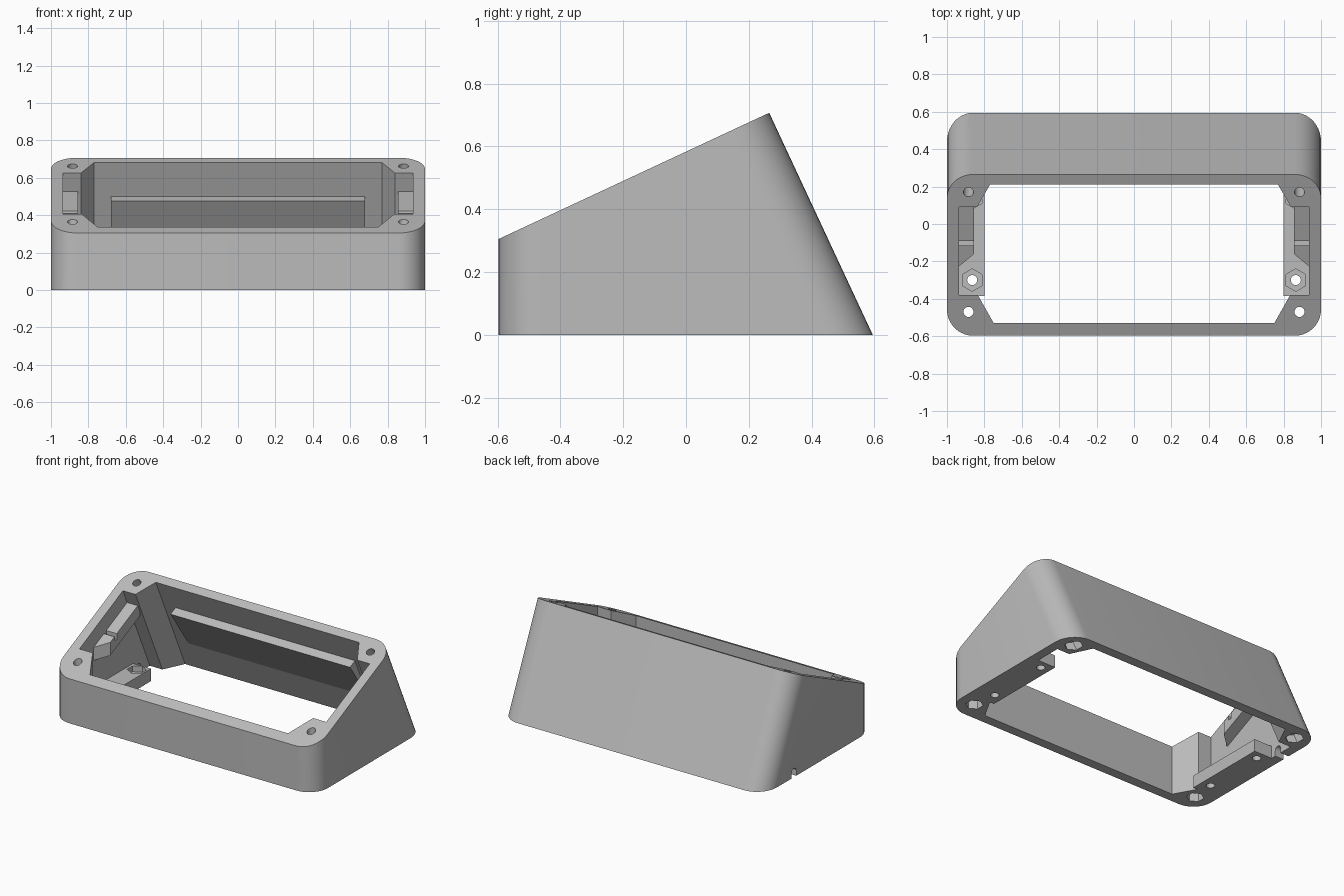
import bpy, bmesh
from math import radians, sin, cos, tan, pi
from mathutils import Matrix, Vector

if "Cube" in bpy.data.objects:
    bpy.data.objects.remove(bpy.data.objects["Cube"], do_unlink=True)

TILT = radians(25)
SLOPE = tan(TILT)

grey = bpy.data.materials.new("plain_grey")
grey.use_nodes = True
grey.diffuse_color = (0.5, 0.5, 0.5, 1)
grey.node_tree.nodes["Principled BSDF"].inputs["Base Color"].default_value = (0.5, 0.5, 0.5, 1)


def rim(y):
    """Height of the sloping top plane."""
    return 0.305 + SLOPE * (y + 0.597)


def finish(bm, name):
    bmesh.ops.recalc_face_normals(bm, faces=bm.faces)
    mesh = bpy.data.meshes.new(name)
    bm.to_mesh(mesh)
    bm.free()
    mesh.materials.append(grey)
    ob = bpy.data.objects.new(name, mesh)
    bpy.context.collection.objects.link(ob)
    return ob


def loft(name, lower, upper):
    bm = bmesh.new()
    a = [bm.verts.new(p) for p in lower]
    b = [bm.verts.new(p) for p in upper]
    bm.faces.new(a)
    bm.faces.new(b)
    for i in range(len(a)):
        j = (i + 1) % len(a)
        bm.faces.new((a[i], a[j], b[j], b[i]))
    return finish(bm, name)


def shell(name, plan, extra=0.0):
    """Plan outline on the top plane; the back half leans, the front half is upright."""
    lower, upper = [], []
    for x, y, leans in plan:
        k = SLOPE if leans else 0
        z = rim(y)
        upper.append((x, y - k * extra, z + extra))
        lower.append((x, y + k * (z + extra), -extra))
    return loft(name, lower, upper)


def box(name, lo, hi):
    ring = [(lo[0], lo[1]), (hi[0], lo[1]), (hi[0], hi[1]), (lo[0], hi[1])]
    return loft(name, [(x, y, lo[2]) for x, y in ring], [(x, y, hi[2]) for x, y in ring])


def rod(name, centre, radius, length, sides, tilt=0.0):
    bm = bmesh.new()
    m = Matrix.Translation(Vector(centre)) @ Matrix.Rotation(tilt, 4, 'X')
    bmesh.ops.create_cone(bm, cap_ends=True, segments=sides, radius1=radius,
                          radius2=radius, depth=length, matrix=m)
    return finish(bm, name)


def cut(target, cutter):
    mod = target.modifiers.new("cut", 'BOOLEAN')
    mod.operation = 'DIFFERENCE'
    mod.solver = 'EXACT'
    mod.object = cutter
    bpy.context.view_layer.objects.active = target
    bpy.ops.object.modifier_apply(modifier=mod.name)
    bpy.data.objects.remove(cutter, do_unlink=True)


# Outer shell with rounded corners
R, N = 0.14, 10
outline = []
for cx, cy, start, leans in ((1 - R, 0.265 - R * cos(TILT), 0, True),
                             (R - 1, 0.265 - R * cos(TILT), pi / 2, True),
                             (R - 1, R - 0.597, pi, False),
                             (1 - R, R - 0.597, 1.5 * pi, False)):
    squash = cos(TILT) if leans else 1
    for i in range(N + 1):
        t = start + i * pi / 2 / N
        outline.append((cx + R * cos(t), cy + R * squash * sin(t), leans))
body = shell("case_body", outline)

# Inner opening, leaving a screw post in each corner
half = [(0.75, -0.53, False), (0.835, -0.38, False), (0.935, -0.38, False),
        (0.935, 0.09, True), (0.84, 0.09, True), (0.77, 0.21, True)]
cut(body, shell("opening", half + [(-x, y, k) for x, y, k in reversed(half)], 0.05))

for side, label in ((1, "left"), (-1, "right")):
    # Screw holes and nut pockets in the posts
    x = side * 0.885
    cut(body, rod("hole", (x, -0.47, 0.2), 0.027, 1, 20))
    cut(body, rod("pocket", (x, -0.47, 0), 0.055, 0.16, 6))
    yb = 0.17 + SLOPE * rim(0.17)
    cut(body, rod("hole", (x, 0.17 + SLOPE * 0.33, rim(0.17) - 0.33), 0.027, 1.2, 20, TILT))
    cut(body, rod("pocket", (x, yb, 0), 0.055, 0.18, 6, TILT))

    # Bottom mounting flange with two nut seats
    xs = sorted((side * 0.80, side * 0.94))
    flange = box(label + "_flange", (xs[0], -0.385, 0), (xs[1], 0.2, 0.085))
    for y in (-0.3, 0.14):
        cut(flange, rod("hole", (side * 0.865, y, 0), 0.027, 1, 20))
        cut(flange, rod("pocket", (side * 0.865, y, 0.085), 0.06, 0.08, 6))

    # Sloping side bracket with a narrow groove
    plan = [(0.94, 0.16), (0.855, 0.16), (0.855, -0.16), (0.94, -0.23)]
    bracket = loft(label + "_bracket",
                   [(side * px, py, rim(py) - 0.21) for px, py in plan],
                   [(side * px, py, rim(py) - 0.12) for px, py in plan])
    xs = sorted((side * 0.8, side * 1.0))
    cut(bracket, box("groove", (xs[0], -0.115, rim(-0.1) - 0.155), (xs[1], -0.09, 1)))

# Arched cable notch in the right wall
notch = box("notch", (-1.1, 0.235, -0.1), (-0.9, 0.285, 0.035))
cut(body, notch)
arch = rod("arch", (0, 0, 0), 0.025, 0.2, 16)
arch.data.transform(Matrix.Translation((-1, 0.26, 0.035)) @ Matrix.Rotation(pi / 2, 4, 'Y'))
cut(body, arch)

# Tapered ledge on the inside of the back wall
profile = [(0.31, 0.507), (0.241, 0.475), (0.435, 0.2), (0.45, 0.2)]
loft("back_ledge", [(-0.68, y, z) for y, z in profile], [(0.68, y, z) for y, z in profile])

# Smooth the rounded corners, keep the other edges sharp
bpy.ops.object.select_all(action='DESELECT')
body.select_set(True)
bpy.context.view_layer.objects.active = body
bpy.ops.object.shade_smooth_by_angle(angle=radians(30))
